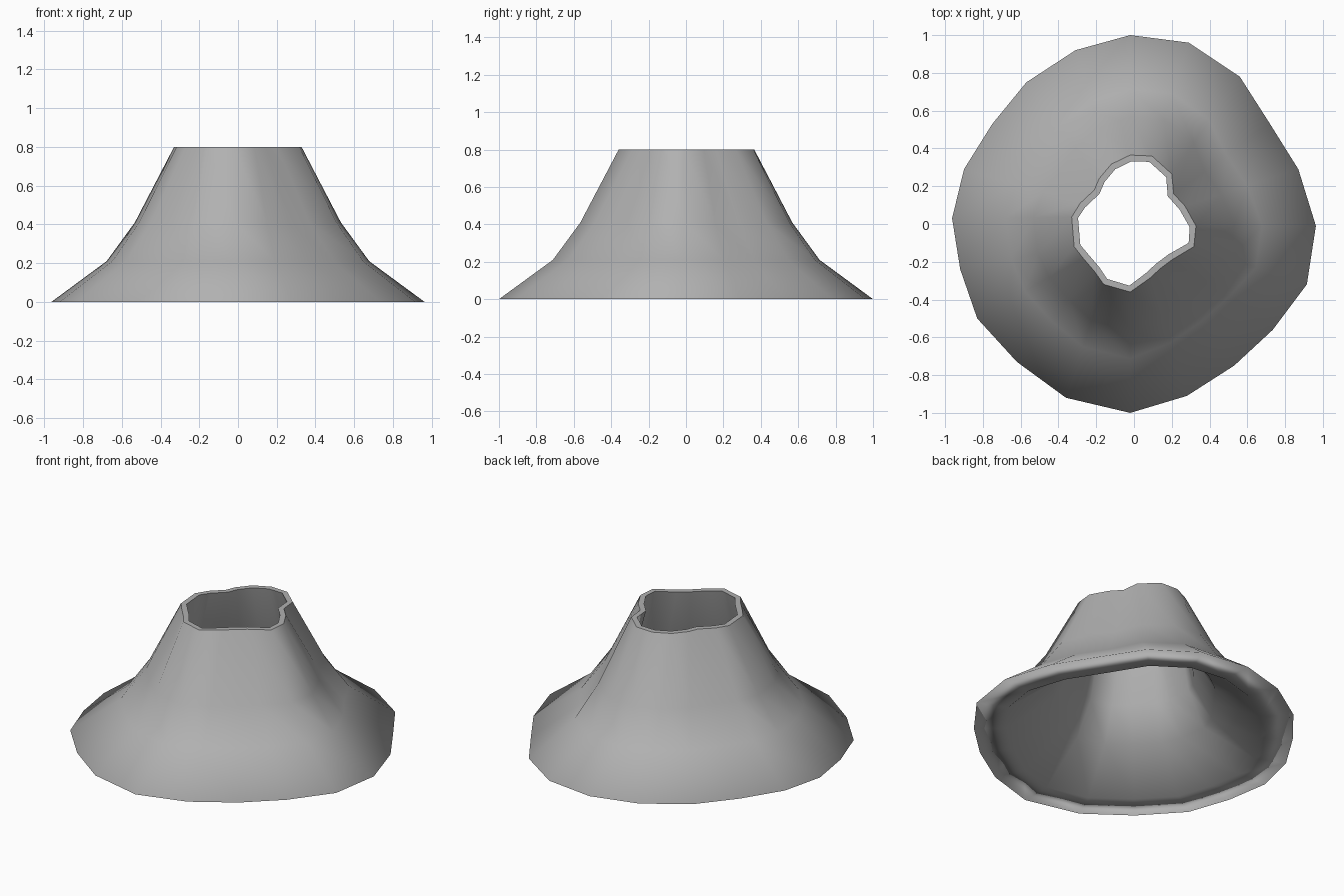
import bpy, bmesh
from mathutils import Vector

if "Cube" in bpy.data.objects:
    bpy.data.objects.remove(bpy.data.objects["Cube"])

# Matching irregular outlines, clockwise from the back
BASE = [(-.02, 1), (.29, .96), (.56, .78), (.72, .53), (.87, .29), (.963, -.01), (.915, -.32),
        (.735, -.56), (.53, -.75), (.28, -.91), (-.02, -1), (-.36, -.92), (-.62, -.73),
        (-.83, -.5), (-.92, -.24), (-.963, .03), (-.9, .29), (-.75, .53), (-.57, .75), (-.31, .92)]
TOP = [(-.02, .365), (.095, .36), (.2, .265), (.21, .16), (.27, .095), (.328, -.01), (.317, -.12),
       (.2, -.19), (.14, -.235), (.085, -.286), (-.02, -.36), (-.16, -.32), (-.21, -.25),
       (-.27, -.18), (-.317, -.12), (-.33, .037), (-.285, .11), (-.21, .18), (-.185, .24), (-.12, .317)]
# height, blend from top to base outline, wall inset
LEVELS = [(0, 1, .19), (.21, .55, .17), (.41, .32, .14), (.8, 0, .034)]
N = len(BASE)


def outline(t, inset):
    pts = [Vector(a).lerp(Vector(b), t) for a, b in zip(TOP, BASE)]
    out = []
    for i, p in enumerate(pts):
        d = (pts[(i + 1) % N] - pts[i - 1]).normalized()
        out.append(p - Vector((-d.y, d.x)) * inset)
    return out


# Closed wall section: up the outside, down the inside
bm = bmesh.new()
section = [(z, t, 0) for z, t, w in LEVELS] + [(z, t, w) for z, t, w in reversed(LEVELS)]
rings = [[bm.verts.new((p.x, p.y, z)) for p in outline(t, w)] for z, t, w in section]
for k, ring in enumerate(rings):
    nxt = rings[(k + 1) % len(rings)]
    for i in range(N):
        j = (i + 1) % N
        bm.faces.new((ring[i], ring[j], nxt[j], nxt[i])).smooth = True
bmesh.ops.recalc_face_normals(bm, faces=bm.faces)

# Crisp top rim, soft everywhere else
for ring in rings[3:5]:
    for i in range(N):
        bm.edges.get((ring[i], ring[(i + 1) % N])).smooth = False

mesh = bpy.data.meshes.new("flared_shell")
bm.to_mesh(mesh)
bm.free()
mat = bpy.data.materials.new("mid_grey")
mat.diffuse_color = (.44, .44, .44, 1)
mat.use_nodes = True
mat.node_tree.nodes["Principled BSDF"].inputs["Base Color"].default_value = mat.diffuse_color
mesh.materials.append(mat)
shell = bpy.data.objects.new("flared_shell", mesh)
bpy.context.collection.objects.link(shell)

# Large wall faces dominate the shading at the base lip
mod = shell.modifiers.new("weighted_normals", "WEIGHTED_NORMAL")
mod.mode = "FACE_AREA"
mod.keep_sharp = True
